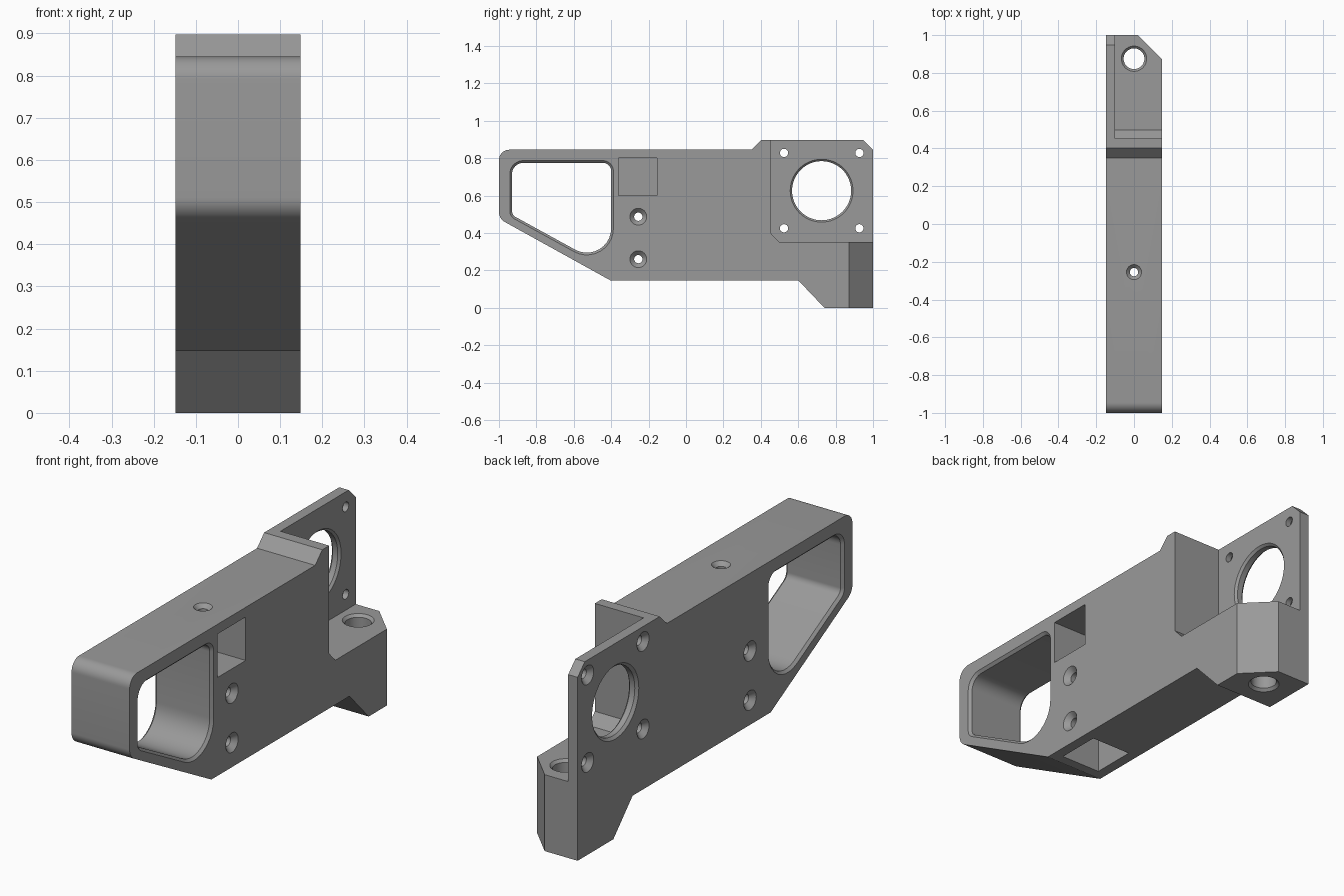
import bpy, bmesh, math
from mathutils import Vector, Matrix

if "Cube" in bpy.data.objects:
    bpy.data.objects.remove(bpy.data.objects["Cube"])

W = 0.148          # half width of the body

metal = bpy.data.materials.new("grey metal")
metal.diffuse_color = (0.32, 0.32, 0.32, 1)
metal.use_nodes = True
metal.node_tree.nodes["Principled BSDF"].inputs["Base Color"].default_value = metal.diffuse_color


def outline(corners, grow=0.0, steps=10):
    """Counter-clockwise outline from (u, v, radius) corners, optionally offset outward."""
    pts, n = [], len(corners)
    for i, (u, v, r) in enumerate(corners):
        p = Vector((u, v))
        a = (p - Vector(corners[i - 1][:2])).normalized()
        b = (Vector(corners[(i + 1) % n][:2]) - p).normalized()
        n1, n2 = Vector((a.y, -a.x)), Vector((b.y, -b.x))
        bis = (n1 + n2) / (1 + n1.dot(n2))
        p = p + bis * grow
        if r == 0:
            pts.append(p)
            continue
        r += grow
        centre = p - bis * r
        turn = n1.angle_signed(n2)
        start = math.atan2(n1.y, n1.x)
        for k in range(steps + 1):
            t = start - turn * k / steps
            pts.append(centre + r * Vector((math.cos(t), math.sin(t))))
    return pts


def loft(name, rings, caps=True):
    """Closed solid through rings of 3D points."""
    bm = bmesh.new()
    vs = [[bm.verts.new(p) for p in ring] for ring in rings]
    n = len(vs[0])
    for a, b in zip(vs, vs[1:]):
        for i in range(n):
            j = (i + 1) % n
            bm.faces.new((a[i], a[j], b[j], b[i]))
    bm.faces.new(vs[0][::-1])
    bm.faces.new(vs[-1])
    bmesh.ops.recalc_face_normals(bm, faces=bm.faces)
    me = bpy.data.meshes.new(name)
    bm.to_mesh(me)
    bm.free()
    ob = bpy.data.objects.new(name, me)
    bpy.context.collection.objects.link(ob)
    return ob


def side_prism(name, pts, x0, x1):
    return loft(name, [[(x, p[0], p[1]) for p in pts] for x in (x0, x1)])


def box(name, x, y, z):
    return side_prism(name, [(y[0], z[0]), (y[1], z[0]), (y[1], z[1]), (y[0], z[1])], *x)


def bore(name, profile, axis, a, b, seg=40):
    """Round cutter from (position, radius) pairs along x (a=y, b=z) or z (a=x, b=y)."""
    rings = []
    for h, r in profile:
        ring = []
        for i in range(seg):
            t = 2 * math.pi * i / seg
            u, v = a + r * math.cos(t), b + r * math.sin(t)
            ring.append((h, u, v) if axis == 'x' else (u, v, h))
        rings.append(ring)
    return loft(name, rings)


def chamfered(lo, hi, r, c0, c1):
    """Bore profile with 45 degree chamfers c0 and c1 at its two ends."""
    e = 0.01
    return [(lo - e, r + c0 + e * (c0 > 0)), (lo + c0, r),
            (hi - c1, r), (hi + e, r + c1 + e * (c1 > 0))]


# Body silhouette, extruded across the width
body = side_prism("bracket_body", outline([
    (-1, 0.476, 0.06), (-0.405, 0.147, 0), (0.60, 0.147, 0), (0.74, 0, 0),
    (1, 0, 0), (1, 0.845, 0), (0.948, 0.897, 0), (0.402, 0.897, 0),
    (0.35, 0.845, 0), (-1, 0.845, 0.055)]), -W, W)
body.data.materials.append(metal)

cutters = []

# Recess that leaves the thin motor plate, and the clipped rear corner
cutters.append(side_prism("plate_recess", [
    (0.452, 1.1), (0.452, 0.40), (0.497, 0.352), (1.1, 0.352), (1.1, 1.1)], -0.10, 0.3))
cutters.append(loft("corner_clip", [
    [(0.0, 1.02, z), (0.2, 0.82, z), (0.2, 1.02, z)] for z in (-0.1, 0.5)]))

# Large front opening with chamfered rims
window = [(-0.93, 0.496, 0.035), (-0.40, 0.205, 0.13),
          (-0.40, 0.775, 0.045), (-0.93, 0.775, 0.06)]
rings = []
for x, g in ((-W - 0.012, 0.024), (-W + 0.012, 0), (W - 0.012, 0), (W + 0.012, 0.024)):
    rings.append([(x, p.x, p.y) for p in outline(window, g)])
cutters.append(loft("front_opening", rings))

# Square pockets in the side and the underside
cutters.append(box("side_pocket", (-0.05, 0.3), (-0.36, -0.155), (0.60, 0.80)))
cutters.append(box("bottom_pocket", (-0.1, 0.1), (-0.36, -0.155), (0.0, 0.347)))

# Cross bolt holes and the vertical bolt hole in the top
for z in (0.487, 0.26):
    cutters.append(bore("cross_hole", chamfered(-W, W, 0.022, 0.023, 0.023), 'x', -0.255, z))
cutters.append(bore("top_hole", chamfered(0.3, 0.845, 0.022, 0, 0.018), 'z', 0, -0.255))

# Motor bore and four countersunk plate holes
cutters.append(bore("motor_bore", chamfered(-W, -0.10, 0.158, 0.012, 0.010), 'x', 0.725, 0.626, 64))
for y in (0.524, 0.927):
    for z in (0.425, 0.828):
        cutters.append(bore("plate_hole", chamfered(-W, -0.10, 0.022, 0.022, 0), 'x', y, z))

# Vertical rod hole in the rear foot
cutters.append(bore("rod_hole", chamfered(0, 0.352, 0.055, 0.012, 0.012), 'z', 0, 0.875))

# Cut everything out, then remove the cutters
bpy.context.view_layer.objects.active = body
body.select_set(True)
for c in cutters:
    mod = body.modifiers.new("cut", 'BOOLEAN')
    mod.operation, mod.solver, mod.object = 'DIFFERENCE', 'EXACT', c
    bpy.ops.object.modifier_apply(modifier=mod.name)
    bpy.data.objects.remove(c, do_unlink=True)

bpy.ops.object.shade_smooth_by_angle(angle=math.radians(25))
